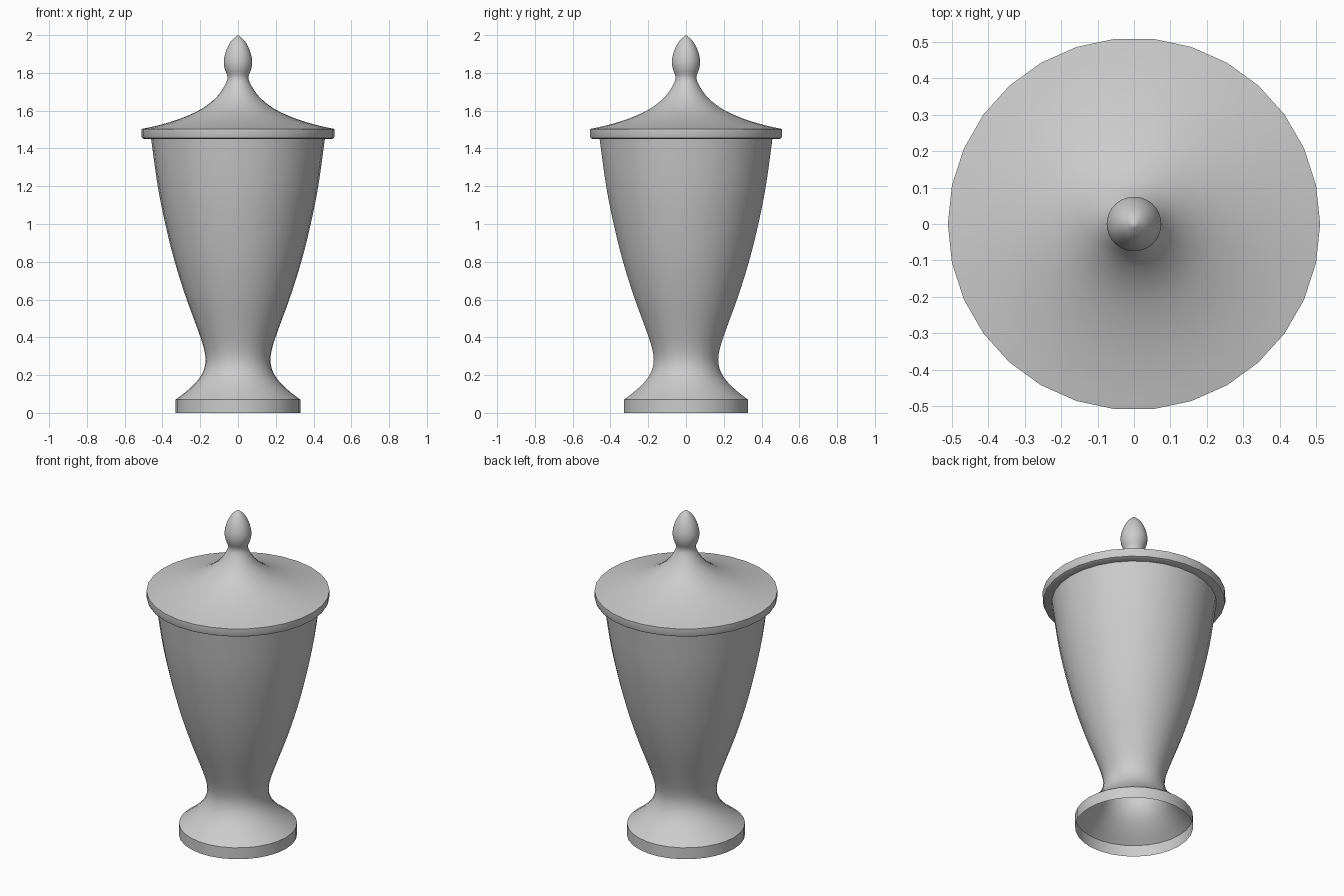
import bpy, bmesh, math
from mathutils import Vector

cube = bpy.data.objects.get("Cube")
if cube:
    bpy.data.objects.remove(cube, do_unlink=True)

SIDES = 30

stone = bpy.data.materials.new("grey_stone")
stone.use_nodes = True
COLOUR = (0.6, 0.6, 0.6, 1)
stone.diffuse_color = COLOUR
stone.node_tree.nodes["Principled BSDF"].inputs["Base Color"].default_value = COLOUR


def curve(points, steps=3):
    """Smooth (radius, height) points with a Catmull-Rom spline."""
    p = [Vector(q) for q in points]
    p = [2 * p[0] - p[1]] + p + [2 * p[-1] - p[-2]]
    out = []
    for a, b, c, d in zip(p, p[1:], p[2:], p[3:]):
        for i in range(steps):
            t = i / steps
            out.append(0.5 * (2 * b + (c - a) * t + (2 * a - 5 * b + 4 * c - d) * t * t
                              + (3 * b - a - 3 * c + d) * t ** 3))
    return out + [p[-2]]


def lathe(name, profile):
    """Turn a bottom-to-top profile around the z axis."""
    bm = bmesh.new()
    rings = []
    for r, z in profile:
        if r < 1e-4:
            rings.append([bm.verts.new((0, 0, z))] * SIDES)
        else:
            rings.append([bm.verts.new((r * math.cos(math.tau * i / SIDES),
                                        r * math.sin(math.tau * i / SIDES), z))
                          for i in range(SIDES)])
    for low, high in zip(rings, rings[1:]):
        for i in range(SIDES):
            j = (i + 1) % SIDES
            corners = dict.fromkeys((low[i], low[j], high[j], high[i]))
            bm.faces.new(list(corners))
    mesh = bpy.data.meshes.new(name)
    bm.to_mesh(mesh)
    bm.free()
    mesh.materials.append(stone)
    obj = bpy.data.objects.new(name, mesh)
    bpy.context.collection.objects.link(obj)
    bpy.ops.object.select_all(action="DESELECT")
    obj.select_set(True)
    bpy.context.view_layer.objects.active = obj
    bpy.ops.object.shade_smooth_by_angle(angle=math.radians(35))


# Vase: upright foot band, open underneath, flaring through the waist to the mouth
lathe("vase_body", [(0.33, 0)] + curve([
    (0.33, 0.07), (0.26, 0.125), (0.2, 0.19), (0.173, 0.26), (0.18, 0.34),
    (0.22, 0.46), (0.275, 0.61), (0.335, 0.8), (0.385, 1.0),
    (0.425, 1.2), (0.46, 1.45)]))

# Lid: flat underside, rounded rim, concave slope and bud-shaped finial
lathe("lid_and_finial", [(0.44, 1.45), (0.497, 1.45), (0.507, 1.455), (0.511, 1.465),
                         (0.511, 1.5)] + curve([
    (0.511, 1.503), (0.42, 1.523), (0.31, 1.556), (0.2, 1.605), (0.12, 1.665),
    (0.075, 1.725), (0.055, 1.775), (0.07, 1.82), (0.075, 1.865),
    (0.062, 1.92), (0.035, 1.97), (0, 2.0)]))
